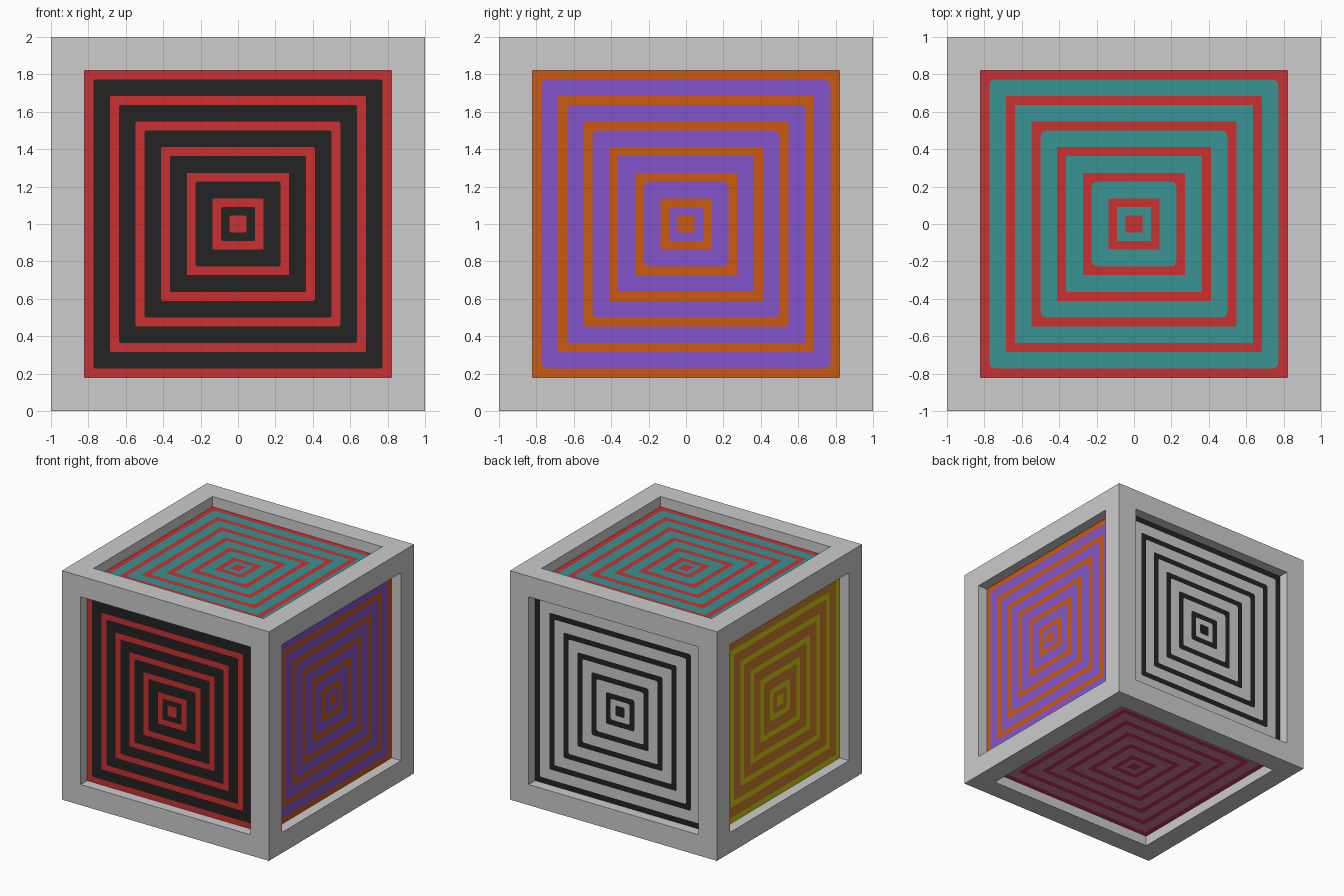
import bpy, bmesh, math
from mathutils import Vector, Matrix

cube = bpy.data.objects.get("Cube")
if cube:
    bpy.data.objects.remove(cube, do_unlink=True)


def material(name, rgb):
    lin = [((c / 255 + 0.055) / 1.055) ** 2.4 if c > 10 else c / 255 / 12.92 for c in rgb]
    m = bpy.data.materials.new(name)
    m.use_nodes = True
    m.diffuse_color = (*lin, 1)
    m.node_tree.nodes["Principled BSDF"].inputs["Base Color"].default_value = (*lin, 1)
    return m


grey = material("light grey", (204, 204, 204))
black = material("black", (35, 35, 35))
red = material("red", (204, 48, 48))
orange = material("orange", (204, 90, 15))
purple = material("purple", (130, 85, 204))
teal = material("teal", (58, 147, 147))
yellow = material("yellow", (204, 204, 12))
brown = material("tan brown", (204, 125, 48))
crimson = material("crimson", (204, 50, 95))
pink = material("pink", (204, 125, 160))

CENTRE = Vector((0, 0, 1))
BORDER, DEPTH = 0.18, 0.09
OPENING = 1 - BORDER


def finish(bm, name, mats):
    me = bpy.data.meshes.new(name)
    bm.to_mesh(me)
    bm.free()
    for m in mats:
        me.materials.append(m)
    ob = bpy.data.objects.new(name, me)
    bpy.context.collection.objects.link(ob)
    return ob


# Cube frame with a recessed opening on every side
bm = bmesh.new()
bmesh.ops.create_cube(bm, size=2, matrix=Matrix.Translation(CENTRE))
sides = bm.faces[:]
bmesh.ops.inset_individual(bm, faces=sides, thickness=BORDER, use_even_offset=True)
for f in sides:
    n = f.normal.copy()
    inner = bmesh.ops.extrude_discrete_faces(bm, faces=[f])["faces"][0]
    bmesh.ops.translate(bm, verts=inner.verts[:], vec=-n * DEPTH)
    bm.faces.remove(inner)
finish(bm, "cube_frame", [grey])


def rounded_square(bm, half, radius, steps=4):
    """Closed loop of vertices around a square with rounded corners."""
    loop = []
    for q in range(4):
        sx, sy = [(1, 1), (-1, 1), (-1, -1), (1, -1)][q]
        for k in range(steps + 1):
            a = math.pi / 2 * (q + k / steps)
            loop.append(bm.verts.new((sx * (half - radius) + radius * math.cos(a),
                                      sy * (half - radius) + radius * math.sin(a), 0)))
    return loop


def panel(name, normal, line_mat, field_mat, line_radius, even_radius):
    """Flat panel of concentric square lines on a plain field."""
    bm = bmesh.new()
    bounds = []
    for i in range(6):
        bounds.append((OPENING - 0.1365 * i, 0.001 if i == 0 else line_radius))
        bounds.append((0.772 - 0.1363 * i, line_radius if i % 2 else even_radius))
    bounds.append((0.045, line_radius))
    loops = [rounded_square(bm, h, r) for h, r in bounds]
    n = len(loops[0])
    for i, (a, b) in enumerate(zip(loops, loops[1:])):
        for k in range(n):
            j = (k + 1) % n
            bm.faces.new((a[k], a[j], b[j], b[k])).material_index = i % 2
    bm.faces.new(loops[-1]).material_index = 0
    d = Vector(normal)
    turn = d.to_track_quat('Z', 'Y').to_matrix().to_4x4()
    bm.transform(Matrix.Translation(CENTRE + d * (1 - DEPTH)) @ turn)
    finish(bm, name, [line_mat, field_mat])


# Six patterned panels
panel("front_panel", (0, -1, 0), red, black, 0.008, 0.008)
panel("back_panel", (0, 1, 0), black, grey, 0.015, 0.015)
panel("left_panel", (1, 0, 0), orange, purple, 0.003, 0.03)
panel("right_panel", (-1, 0, 0), yellow, brown, 0.008, 0.008)
panel("top_panel", (0, 0, 1), red, teal, 0.003, 0.03)
panel("bottom_panel", (0, 0, -1), crimson, pink, 0.008, 0.008)
